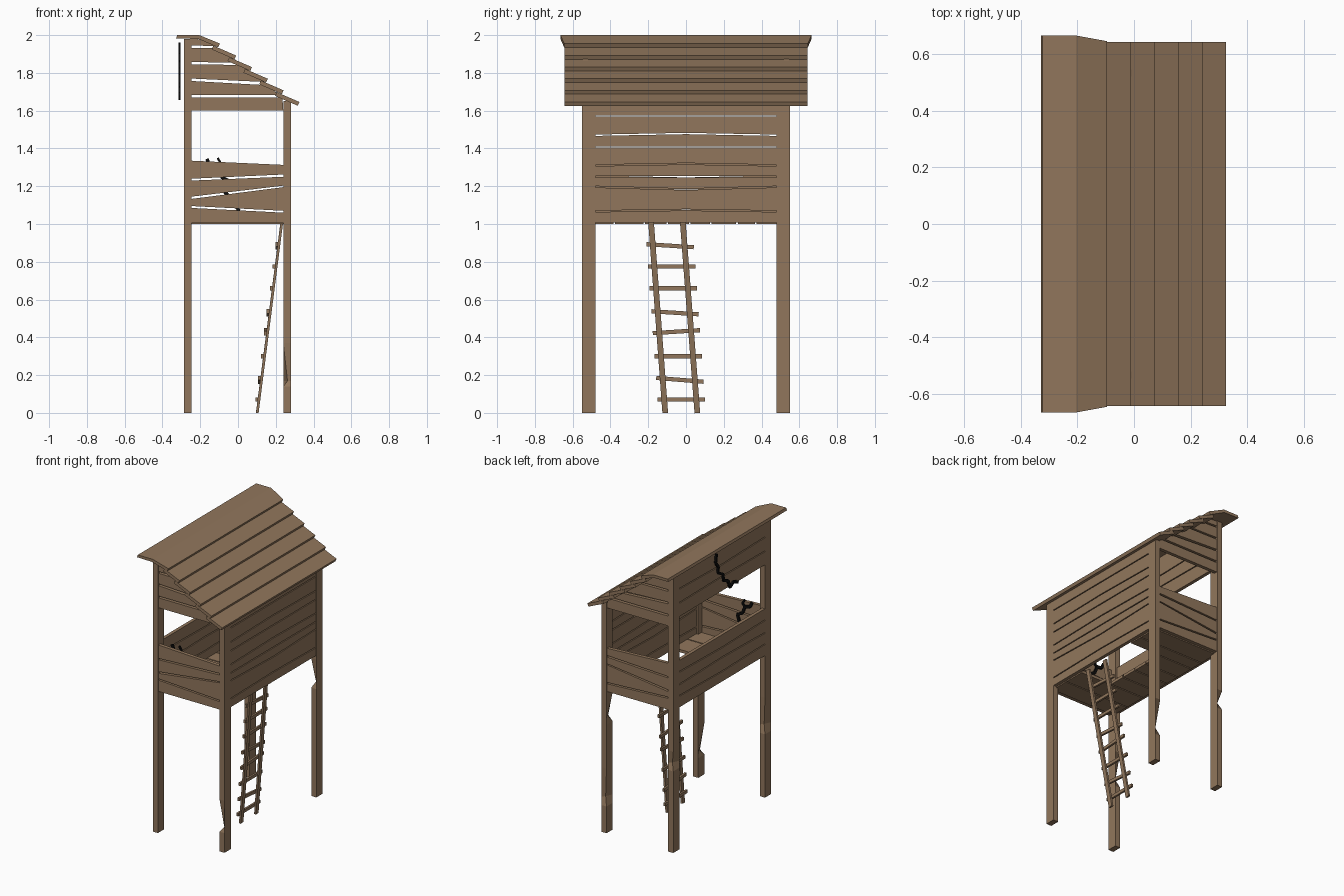
import bpy
import bmesh
from mathutils import Vector

cube = bpy.data.objects.get("Cube")
if cube:
    bpy.data.objects.remove(cube, do_unlink=True)


def material(name, color):
    m = bpy.data.materials.new(name)
    m.use_nodes = True
    m.diffuse_color = color
    m.node_tree.nodes["Principled BSDF"].inputs["Base Color"].default_value = color
    return m


wood = material("weathered wood", (0.285, 0.183, 0.107, 1))
black = material("black", (0.004, 0.004, 0.004, 1))


def loft(name, rings, mat=wood):
    """Closed solid through a list of equally long vertex rings."""
    bm = bmesh.new()
    rows = [[bm.verts.new(p) for p in ring] for ring in rings]
    n = len(rows[0])
    for low, high in zip(rows, rows[1:]):
        for i in range(n):
            j = (i + 1) % n
            bm.faces.new((low[i], low[j], high[j], high[i]))
    bm.faces.new(rows[0][::-1])
    bm.faces.new(rows[-1])
    bmesh.ops.recalc_face_normals(bm, faces=bm.faces)
    mesh = bpy.data.meshes.new(name)
    bm.to_mesh(mesh)
    bm.free()
    mesh.materials.append(mat)
    obj = bpy.data.objects.new(name, mesh)
    bpy.context.collection.objects.link(obj)
    return obj


def along_y(name, profile, a, b):
    return loft(name, [[(x, y, z) for x, z in profile] for y in (a, b)])


def along_x(name, profile, a, b):
    return loft(name, [[(x, y, z) for y, z in profile] for x in (a, b)])


def beam(name, p, q, depth, width, mat=wood, side=(1, 0, 0)):
    """Rectangular bar from p to q; depth is measured near the side direction."""
    p, q = Vector(p), Vector(q)
    d = (q - p).normalized()
    w = d.cross(Vector(side)).normalized()
    s = w.cross(d)
    corners = [s * depth / 2 * i + w * width / 2 * j
               for i, j in ((-1, -1), (1, -1), (1, 1), (-1, 1))]
    return loft(name, [[e + c for c in corners] for e in (p, q)], mat)


# Corner posts, with worn chips: (corner x sign, corner y sign, low, deepest, high)
def post(name, x0, x1, y0, y1, top, chips):
    levels = sorted({0, top} | {z for c in chips for z in c[2:]})
    rings = []
    for z in levels:
        ring = []
        for sx, sy in ((-1, -1), (1, -1), (1, 1), (-1, 1)):
            cut = any(c[:2] == (sx, sy) and c[3] == z for c in chips)
            d = 0.022 if cut else 0
            ring.append(((x0 if sx < 0 else x1) - sx * d,
                         (y0 if sy < 0 else y1) - sy * d, z))
        rings.append(ring)
    loft(name, rings)


XL, XR, YI, YO = -0.245, 0.24, 0.48, 0.55
post("right_front_post", -0.285, XL, -YO, -YI, 1.98, [(-1, 1, 0.45, 0.51, 0.71)])
post("right_back_post", -0.285, XL, YI, YO, 1.98, [(-1, 1, 0.58, 0.63, 0.72)])
post("left_front_post", XR, 0.28, -YO, -YI, 1.65, [(-1, -1, 0.14, 0.17, 0.37)])
post("left_back_post", XR, 0.28, YI, YO, 1.65,
     [(-1, -1, 0.77, 0.81, 0.98), (-1, 1, 0.19, 0.25, 0.46)])

# End walls: crooked lower boards and upper boards cut to the roof slope
lower = [(1.005, 1.005, 1.085, 1.06), (1.095, 1.07, 1.133, 1.195),
         (1.145, 1.203, 1.23, 1.25), (1.24, 1.262, 1.335, 1.313)]
upper = [(1.60, 1.60, 1.67, 1.67, XR, 0.235), (1.683, 1.683, 1.757, 1.735, 0.22, 0.15),
         (1.77, 1.752, 1.845, 1.842, 0.14, 0.02), (1.858, 1.853, 1.933, 1.93, 0.01, -0.1),
         (1.945, 1.942, 1.98, 1.975, -0.11, -0.16)]
for end, (a, b) in {"front": (-0.545, -0.52), "back": (0.52, 0.545)}.items():
    for bl, br, tl, tr in lower:
        along_y(end + "_lower_board", [(XL, bl), (XR, br), (XR, tr), (XL, tl)], a, b)
    for bl, br, tl, tr, xb, xt in upper:
        along_y(end + "_upper_board", [(XL, bl), (xb, br), (xt, tr), (XL, tl)], a, b)


# Long walls: each gap is (height at the ends, height at the middle)
def long_wall(name, seams, a, b, gap=0.007):
    g = gap / 2
    for (e0, m0), (e1, m1) in zip(seams, seams[1:]):
        along_x(name, [(-YI, e0 + g), (0, m0 + g), (YI, e0 + g),
                       (YI, e1 - g), (0, m1 - g), (-YI, e1 - g)], a, b)


long_wall("left_wall_board",
          [(1.005, 1.005), (1.067, 1.075), (1.197, 1.183), (1.25, 1.25), (1.31, 1.319),
           (1.408, 1.408), (1.47, 1.479), (1.572, 1.572), (1.66, 1.66)], 0.255, 0.279)
long_wall("right_lower_board",
          [(1.005, 1.005), (1.09, 1.08), (1.17, 1.18), (1.26, 1.25), (1.345, 1.345)],
          -0.284, -0.26)
long_wall("right_upper_board",
          [(1.65, 1.65), (1.75, 1.755), (1.85, 1.84), (1.98, 1.98)], -0.284, -0.26)

# Floor boards with a hatch opening above the ladder
edges = [-0.52, -0.38, -0.22, -0.1, 0.02, 0.13, 0.27, 0.37, 0.52]
for y0, y1 in zip(edges, edges[1:]):
    x1 = 0.01 if -0.23 < y0 < 0.26 else 0.255
    along_x("floor_board", [(y0 + 0.004, 1.0), (y1 - 0.004, 1.0),
                            (y1 - 0.004, 1.02), (y0 + 0.004, 1.02)], -0.26, x1)

# Roof: bent ridge board followed by overlapping sloped boards
ridge = [(-0.328, 1.982, 0.665), (-0.322, 2.0, 0.665), (-0.205, 2.0, 0.665),
         (-0.095, 1.955, 0.645), (-0.105, 1.935, 0.645), (-0.21, 1.98, 0.665)]
loft("roof_ridge_board", [[(x, s * y, z) for x, z, y in ridge] for s in (-1, 1)])
for i in range(5):
    x, z = -0.01 + i * 0.0838, 1.892 - i * 0.0615
    along_y("roof_board", [(x, z), (x - 0.12, z + 0.052),
                           (x - 0.129, z + 0.032), (x - 0.009, z - 0.02)], -0.643, 0.643)

# Leaning ladder with uneven rungs
for top, bottom in ((-0.185, -0.11), (-0.017, 0.06)):
    beam("ladder_rail", (0.102, bottom, 0), (0.232, top, 1.01), 0.014, 0.03)
rungs = [(0.07, 0), (0.175, -0.01), (0.30, 0), (0.43, 0.008),
         (0.53, -0.008), (0.66, 0), (0.775, 0), (0.885, -0.008)]
for z, tilt in rungs:
    x, y = 0.09 + 0.13 * z, -0.02 - 0.072 * z
    beam("ladder_rung", (x, y - 0.125, z - tilt), (x, y + 0.125, z + tilt), 0.014, 0.022)


# Jagged black cracks
def crack(name, points, width, side):
    for p, q in zip(points, points[1:]):
        beam(name, p, q, 0.012, width, black, side)


wall_crack = [(0.1, 1.96), (0.11, 1.9), (0.08, 1.86), (0.085, 1.82), (0.03, 1.79),
              (0.02, 1.74), (-0.03, 1.72), (-0.05, 1.665), (-0.09, 1.69), (-0.14, 1.67)]
crack("wall_crack", [(-0.31, y, z) for y, z in wall_crack], 0.018, (1, 0, 0))
board_crack = [(-0.165, 1.345), (-0.15, 1.31), (-0.11, 1.3), (-0.09, 1.25),
               (-0.05, 1.23), (-0.07, 1.17), (-0.04, 1.14), (0.005, 1.07)]
crack("board_crack", [(x, -0.505, z) for x, z in board_crack], 0.018, (0, 1, 0))
crack("board_crack_branch", [(-0.11, -0.505, 1.3), (-0.09, -0.505, 1.32),
                             (-0.108, -0.505, 1.35)], 0.012, (0, 1, 0))
